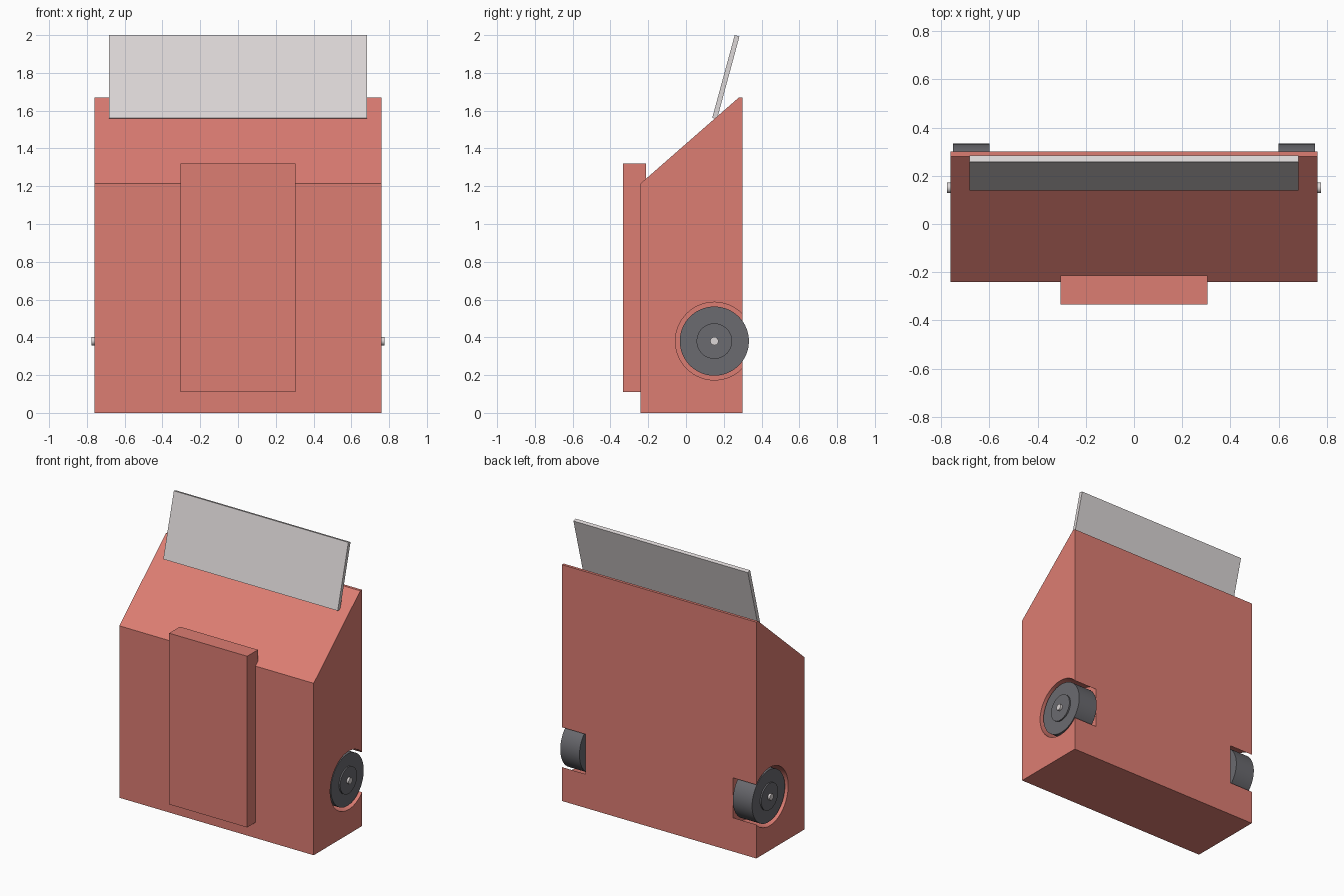
import bpy, bmesh, math
from mathutils import Matrix

cube = bpy.data.objects.get("Cube")
if cube:
    bpy.data.objects.remove(cube, do_unlink=True)


def material(name, rgb):
    m = bpy.data.materials.new(name)
    m.use_nodes = True
    m.diffuse_color = (*rgb, 1)
    m.node_tree.nodes["Principled BSDF"].inputs["Base Color"].default_value = (*rgb, 1)
    return m


RED = material("coral_red", (0.72, 0.205, 0.17))
PALE = material("pale_grey", (0.72, 0.68, 0.68))
DARK = material("dark_grey", (0.145, 0.145, 0.16))


def finish(name, bm, mat):
    bmesh.ops.recalc_face_normals(bm, faces=bm.faces)
    mesh = bpy.data.meshes.new(name)
    bm.to_mesh(mesh)
    bm.free()
    ob = bpy.data.objects.new(name, mesh)
    bpy.context.scene.collection.objects.link(ob)
    mesh.materials.append(mat)
    return ob


def extrude_profile(name, points, half_width, mat):
    """Side profile in (y, z), extruded symmetrically along x."""
    bm = bmesh.new()
    face = bm.faces.new([bm.verts.new((-half_width, y, z)) for y, z in points])
    ext = bmesh.ops.extrude_face_region(bm, geom=[face])
    verts = [v for v in ext["geom"] if isinstance(v, bmesh.types.BMVert)]
    bmesh.ops.translate(bm, verts=verts, vec=(2 * half_width, 0, 0))
    return finish(name, bm, mat)


def disc(name, radius, x0, x1, mat, sides=64):
    """Cylinder along x, centred on the wheel axis."""
    bm = bmesh.new()
    place = Matrix.Translation(((x0 + x1) / 2, 0.15, 0.38)) @ Matrix.Rotation(math.pi / 2, 4, 'Y')
    bmesh.ops.create_cone(bm, cap_ends=True, segments=sides, radius1=radius,
                          radius2=radius, depth=abs(x1 - x0), matrix=place)
    ob = finish(name, bm, mat)
    bpy.ops.object.select_all(action='DESELECT')
    ob.select_set(True)
    bpy.context.view_layer.objects.active = ob
    bpy.ops.object.shade_smooth_by_angle(angle=math.radians(30))
    return ob


# Body with sloped upper front, front panel and tilted lid
body = extrude_profile("body", [(-0.24, 0), (0.3, 0), (0.3, 1.67), (0.28, 1.67), (-0.24, 1.215)], 0.76, RED)
extrude_profile("front_panel", [(-0.333, 0.11), (-0.213, 0.11), (-0.213, 1.32), (-0.333, 1.32)], 0.305, RED)
extrude_profile("lid", [(0.139, 1.562), (0.164, 1.555), (0.283, 1.993), (0.258, 2)], 0.682, PALE)

# Wheels in round wells that break through the back
for side, s in (("left", 1), ("right", -1)):
    well = disc(side + "_well_cutter", 0.206, s * 0.577, s * 0.85, RED)
    well.hide_render = True
    well.hide_set(True)
    cut = body.modifiers.new(side + "_wheel_well", 'BOOLEAN')
    cut.operation = 'DIFFERENCE'
    cut.solver = 'EXACT'
    cut.object = well
    disc(side + "_wheel", 0.183, s * 0.6, s * 0.75, DARK)
    disc(side + "_hub", 0.094, s * 0.59, s * 0.76, DARK)
disc("axle", 0.022, -0.775, 0.775, PALE, 24)
